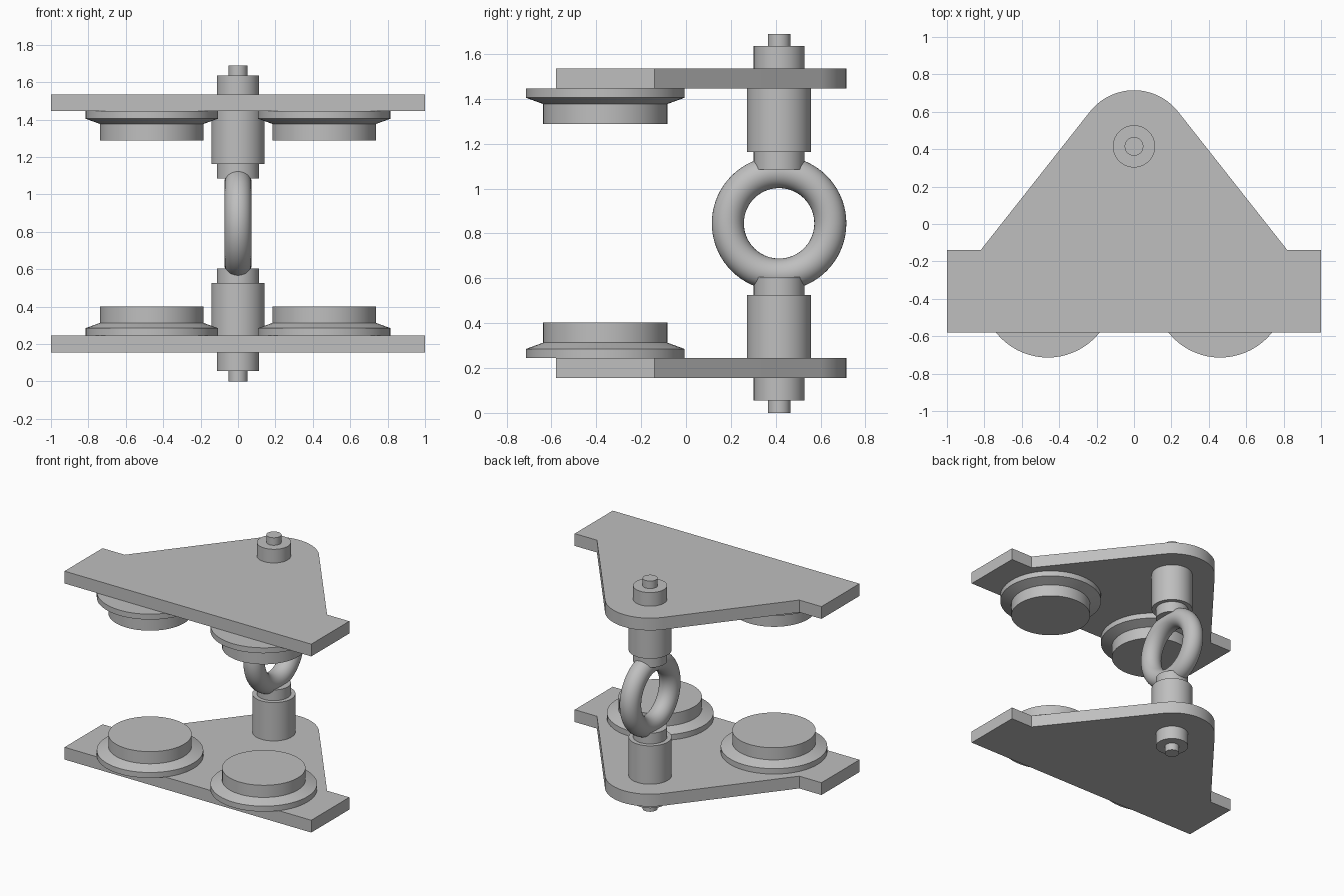
import bpy, bmesh, math

if "Cube" in bpy.data.objects:
    bpy.data.objects.remove(bpy.data.objects["Cube"])

H = 1.69          # total height; upper half mirrors the lower half
BOLT_Y = 0.415    # axis of the bolts and ring

grey = bpy.data.materials.new("plain_grey")
grey.diffuse_color = (0.52, 0.52, 0.52, 1)
grey.use_nodes = True
grey.node_tree.nodes["Principled BSDF"].inputs["Base Color"].default_value = grey.diffuse_color


def finish(bm, name, top=False):
    """Turn a bmesh into an object, flipping it to the upper half if asked."""
    if top:
        for v in bm.verts:
            v.co.z = H - v.co.z
    bmesh.ops.recalc_face_normals(bm, faces=bm.faces[:])
    mesh = bpy.data.meshes.new(name)
    bm.to_mesh(mesh)
    bm.free()
    mesh.materials.append(grey)
    obj = bpy.data.objects.new(name, mesh)
    bpy.context.collection.objects.link(obj)
    bpy.ops.object.select_all(action='DESELECT')
    obj.select_set(True)
    bpy.context.view_layer.objects.active = obj
    bpy.ops.object.shade_smooth_by_angle(angle=math.radians(20))
    return obj


def turned(name, profile, x, y, top, n=64):
    """Round part from (radius, z) pairs, capped at both ends."""
    bm = bmesh.new()
    rings = [[bm.verts.new((x + r * math.cos(2 * math.pi * i / n),
                            y + r * math.sin(2 * math.pi * i / n), z))
              for i in range(n)] for r, z in profile]
    for a, b in zip(rings, rings[1:]):
        for i in range(n):
            j = (i + 1) % n
            bm.faces.new((a[i], a[j], b[j], b[i]))
    bm.faces.new(rings[0])
    bm.faces.new(rings[-1])
    return finish(bm, name, top)


def plate(name, top):
    """Triangular plate with a rounded nose and a wide straight bar."""
    a0 = math.radians(38)
    arc = [a0 + (math.pi - 2 * a0) * i / 28 for i in range(29)]
    pts = [(-1, -0.58), (1, -0.58), (1, -0.14), (0.82, -0.14)]
    pts += [(0.3 * math.cos(a), BOLT_Y + 0.3 * math.sin(a)) for a in arc]
    pts += [(-0.82, -0.14), (-1, -0.14)]
    bm = bmesh.new()
    face = bm.faces.new([bm.verts.new((x, y, 0.155)) for x, y in pts])
    ext = bmesh.ops.extrude_face_region(bm, geom=[face], use_keep_orig=True)
    for v in ext["geom"]:
        if isinstance(v, bmesh.types.BMVert):
            v.co.z = 0.245
    return finish(bm, name, top)


WHEEL = [(0.354, 0.245), (0.354, 0.285), (0.277, 0.313), (0.277, 0.402)]
BOLT = [(0.05, 0), (0.05, 0.055), (0.113, 0.055), (0.113, 0.2),
        (0.143, 0.2), (0.143, 0.526), (0.113, 0.526), (0.113, 0.605)]

for top in (False, True):
    half = "upper" if top else "lower"
    plate(half + "_plate", top)
    turned(half + "_bolt", BOLT, 0, BOLT_Y, top)
    for side, x in (("left", -0.461), ("right", 0.461)):
        turned(f"{half}_{side}_wheel", WHEEL, x, -0.36, top)

# Connecting ring standing in the y-z plane
bpy.ops.mesh.primitive_torus_add(
    major_radius=0.2285, minor_radius=0.0715, major_segments=72,
    minor_segments=32, location=(0, BOLT_Y, H / 2),
    rotation=(0, math.pi / 2, 0))
ring = bpy.context.object
ring.name = "connecting_ring"
ring.data.materials.append(grey)
bpy.ops.object.shade_smooth()
